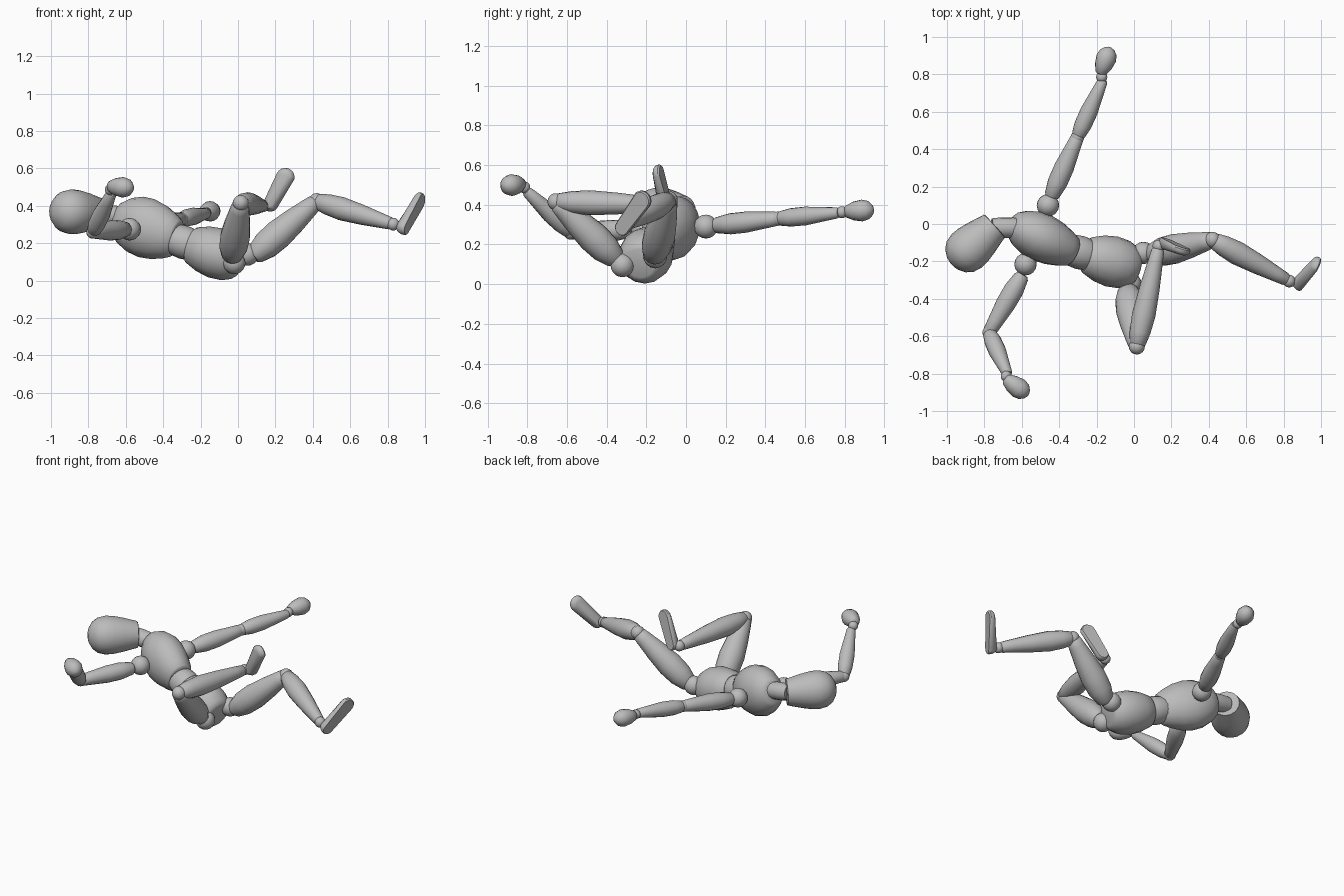
import bpy, bmesh, math
from mathutils import Vector

if "Cube" in bpy.data.objects:
    bpy.data.objects.remove(bpy.data.objects["Cube"])

grey = bpy.data.materials.new("plain_grey")
grey.diffuse_color = (0.5, 0.5, 0.5, 1)
grey.use_nodes = True
grey.node_tree.nodes["Principled BSDF"].inputs["Base Color"].default_value = grey.diffuse_color


def finish(name, bm, angle=40):
    bmesh.ops.recalc_face_normals(bm, faces=bm.faces)
    me = bpy.data.meshes.new(name)
    bm.to_mesh(me)
    bm.free()
    me.materials.append(grey)
    ob = bpy.data.objects.new(name, me)
    bpy.context.collection.objects.link(ob)
    bpy.ops.object.select_all(action='DESELECT')
    ob.select_set(True)
    bpy.context.view_layer.objects.active = ob
    bpy.ops.object.shade_smooth_by_angle(angle=math.radians(angle))
    return ob


def skin(bm, rings):
    """Bridge matching rings of points and cap both ends."""
    vs = [[bm.verts.new(p) for p in r] for r in rings]
    n = len(vs[0])
    for a, b in zip(vs, vs[1:]):
        for i in range(n):
            bm.faces.new((a[i], a[(i + 1) % n], b[(i + 1) % n], b[i]))
    bm.faces.new(vs[0][::-1])
    bm.faces.new(vs[-1])


def turned(name, p0, p1, profile, flat=1.0, sides=16):
    """Turned part from p0 to p1; profile is (position along axis, radius)."""
    p0, p1 = Vector(p0), Vector(p1)
    ax = p1 - p0
    side = ax.cross(Vector((0, 0, 1))).normalized()
    up = side.cross(ax).normalized()
    bm = bmesh.new()
    skin(bm, [[p0 + ax * t + r * (side * flat * math.cos(a) + up * math.sin(a))
               for a in (2 * math.pi * i / sides for i in range(sides))]
              for t, r in profile])
    return finish(name, bm)


def ball(name, c, r):
    bm = bmesh.new()
    bmesh.ops.create_uvsphere(bm, u_segments=16, v_segments=10, radius=r)
    bmesh.ops.translate(bm, verts=bm.verts, vec=Vector(c))
    return finish(name, bm)


def foot(name, heel, toe, down):
    """Rounded slab with a flat sole facing down the shin."""
    heel, toe = Vector(heel), Vector(toe)
    ax = (toe - heel).normalized()
    down = Vector(down)
    down = (down - ax * down.dot(ax)).normalized()
    side = ax.cross(down)
    length = (toe - heel).length
    rings = []
    for h, s in ((0.018, 0.88), (0.01, 1), (-0.01, 0.98), (-0.03, 0.75), (-0.04, 0.45)):
        ring = []
        for i in range(20):
            a = 2 * math.pi * i / 20
            c = math.cos(a)
            r = (0.050 if c > 0 else 0.040) * s
            u = (length - 0.05 if c > 0 else 0.04) + r * c
            # upper surface slopes down toward the toe
            hh = h * (0.6 if c > 0 and h < 0 else 1)
            ring.append(heel + ax * u + side * r * math.sin(a) + down * hh)
        rings.append(ring)
    bm = bmesh.new()
    skin(bm, rings)
    return finish(name, bm)


# Head, neck and trunk
turned("head", (-0.975, -0.215, 0.372), (-0.745, -0.01, 0.362),
       [(0, 0.02), (0.02, 0.045), (0.09, 0.083), (0.2, 0.109), (0.35, 0.12),
        (0.5, 0.118), (0.7, 0.106), (0.9, 0.09), (0.99, 0.083), (1, 0.078)], sides=20)
turned("neck", (-0.76, -0.02, 0.36), (-0.61, -0.02, 0.34),
       [(0, 0.05), (0.3, 0.055), (0.7, 0.055), (1, 0.05)])
turned("chest", (-0.65, 0.0, 0.337), (-0.33, -0.15, 0.225),
       [(0, 0.07), (0.03, 0.09), (0.15, 0.128), (0.32, 0.155), (0.5, 0.162),
        (0.7, 0.15), (0.88, 0.125), (0.98, 0.105), (1, 0.095)], flat=0.8)
turned("waist", (-0.38, -0.125, 0.235), (-0.2, -0.18, 0.175),
       [(0, 0.065), (0.2, 0.084), (0.5, 0.09), (0.8, 0.084), (1, 0.065)])
turned("pelvis", (-0.255, -0.165, 0.192), (0.015, -0.235, 0.105),
       [(0, 0.09), (0.03, 0.1), (0.25, 0.125), (0.5, 0.137), (0.75, 0.13),
        (0.92, 0.108), (0.98, 0.09), (1, 0.075)])

# Shared limb profiles
UPPER_ARM = [(0, 0.028), (0.04, 0.04), (0.25, 0.053), (0.5, 0.053), (0.8, 0.042), (0.97, 0.036), (1, 0.03)]
FOREARM = [(0, 0.028), (0.04, 0.037), (0.2, 0.046), (0.45, 0.047), (0.75, 0.036), (0.97, 0.028), (1, 0.022)]
THIGH = [(0, 0.04), (0.04, 0.055), (0.2, 0.076), (0.4, 0.08), (0.65, 0.068), (0.88, 0.052), (0.97, 0.045), (1, 0.03)]
SHIN = [(0, 0.03), (0.03, 0.044), (0.15, 0.056), (0.33, 0.063), (0.6, 0.054), (0.85, 0.041), (0.98, 0.034), (1, 0.026)]
HAND = [(0, 0.02), (0.05, 0.03), (0.3, 0.047), (0.6, 0.055), (0.82, 0.046), (0.95, 0.026), (1, 0.008)]


def arm(side, shoulder, top, elbow, wrist, hand0, hand1):
    ball(side + "_shoulder", shoulder, 0.06)
    turned(side + "_upper_arm", top, elbow, UPPER_ARM)
    ball(side + "_elbow", elbow, 0.036)
    turned(side + "_forearm", elbow, wrist, FOREARM)
    ball(side + "_wrist", (Vector(wrist) + Vector(hand0)) / 2, 0.03)
    turned(side + "_hand", hand0, hand1, HAND)


def leg(side, hip, top, knee, ankle, heel, toe):
    ball(side + "_hip", hip, 0.06)
    turned(side + "_thigh", top, knee, THIGH)
    ball(side + "_knee", knee, 0.043)
    turned(side + "_shin", knee, ankle, SHIN)
    down = Vector(ankle) - Vector(knee)
    ball(side + "_ankle", Vector(ankle) + down.normalized() * 0.012, 0.034)
    foot(side + "_foot", heel, toe, down)


arm("left", (-0.46, 0.10, 0.29), (-0.445, 0.14, 0.295), (-0.302, 0.465, 0.33),
    (-0.165, 0.77, 0.36), (-0.18, 0.80, 0.365), (-0.127, 0.945, 0.375))
arm("right", (-0.58, -0.215, 0.275), (-0.595, -0.27, 0.275), (-0.775, -0.58, 0.26),
    (-0.675, -0.805, 0.47), (-0.69, -0.825, 0.505), (-0.565, -0.915, 0.495))
leg("left", (0.05, -0.155, 0.14), (0.08, -0.165, 0.13), (0.42, -0.085, 0.425),
    (0.82, -0.30, 0.305), (0.873, -0.338, 0.255), (0.985, -0.195, 0.46))
leg("right", (-0.02, -0.32, 0.095), (-0.035, -0.345, 0.12), (0.015, -0.655, 0.415),
    (0.13, -0.13, 0.40), (0.155, -0.09, 0.375), (0.275, -0.15, 0.595))
